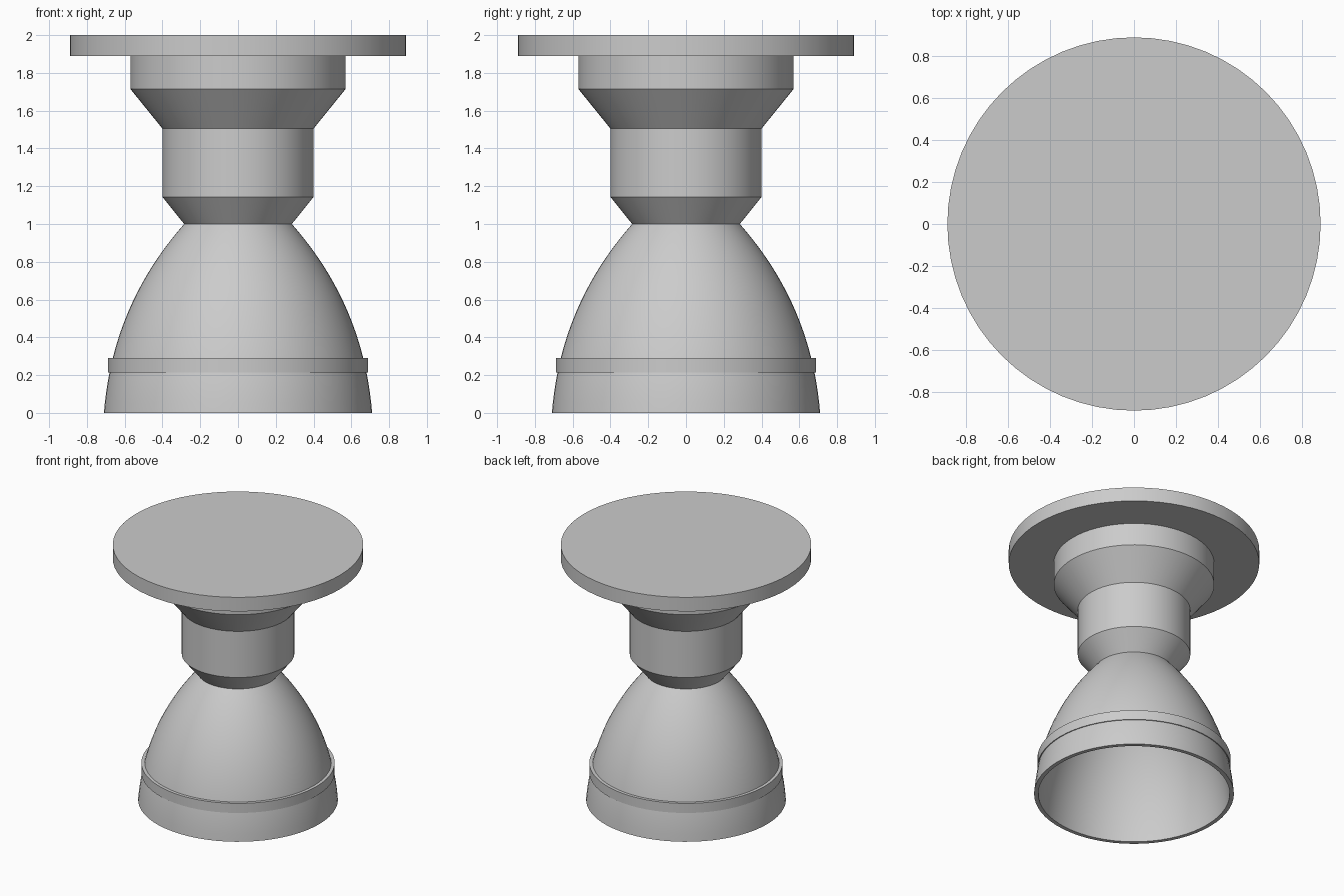
import bpy
import math

cube = bpy.data.objects.get("Cube")
if cube:
    bpy.data.objects.remove(cube, do_unlink=True)

SEGMENTS = 64
WALL = 0.03

grey = bpy.data.materials.new("plain grey")
grey.use_nodes = True
colour = (0.6, 0.6, 0.6, 1)
grey.diffuse_color = colour
grey.node_tree.nodes["Principled BSDF"].inputs["Base Color"].default_value = colour


def lathe(name, profile, closed=False):
    """Turn (radius, height) points around z; zero radius makes a pole."""
    verts, rings, faces = [], [], []
    for r, z in profile:
        count = SEGMENTS if r > 0 else 1
        start = len(verts)
        for i in range(count):
            a = math.tau * i / SEGMENTS
            verts.append((r * math.cos(a), r * math.sin(a), z))
        rings.append([start + i % count for i in range(SEGMENTS)])
    pairs = list(zip(rings, rings[1:]))
    if closed:
        pairs.append((rings[-1], rings[0]))
    for low, high in pairs:
        for i in range(SEGMENTS):
            j = (i + 1) % SEGMENTS
            quad = [low[i], low[j], high[j], high[i]]
            faces.append(list(dict.fromkeys(quad)))
    mesh = bpy.data.meshes.new(name)
    mesh.from_pydata(verts, [], faces)
    mesh.materials.append(grey)
    obj = bpy.data.objects.new(name, mesh)
    bpy.context.collection.objects.link(obj)
    bpy.ops.object.select_all(action="DESELECT")
    obj.select_set(True)
    bpy.context.view_layer.objects.active = obj
    bpy.ops.object.shade_smooth_by_angle(angle=math.radians(25))
    return obj


def bell_curve(t):
    """Quadratic curve from the lip (t = 0) to the throat (t = 1)."""
    lip, bend, throat = (0.71, 0.0), (0.665, 0.57), (0.285, 1.0)
    return tuple((1 - t) ** 2 * a + 2 * t * (1 - t) * b + t * t * c
                 for a, b, c in zip(lip, bend, throat))


# Hollow bell: outer wall up, inner wall back down to the lip
outer = [bell_curve(i / 20) for i in range(21)]
inner = [(r - WALL, z) for r, z in reversed(outer)]
lathe("nozzle_bell", outer + inner, closed=True)

# Raised band around the bell
lathe("bell_band", [(0.66, 0.215), (0.687, 0.215), (0.687, 0.29), (0.65, 0.29)],
      closed=True)

# Stepped chamber above the throat
lathe("chamber", [(0, 1.0), (0.285, 1.0), (0.4, 1.143), (0.4, 1.505),
                  (0.57, 1.715), (0.57, 1.89), (0, 1.89)])

# Wide mounting plate
lathe("mounting_plate", [(0, 1.89), (0.89, 1.89), (0.89, 2.0), (0, 2.0)])
